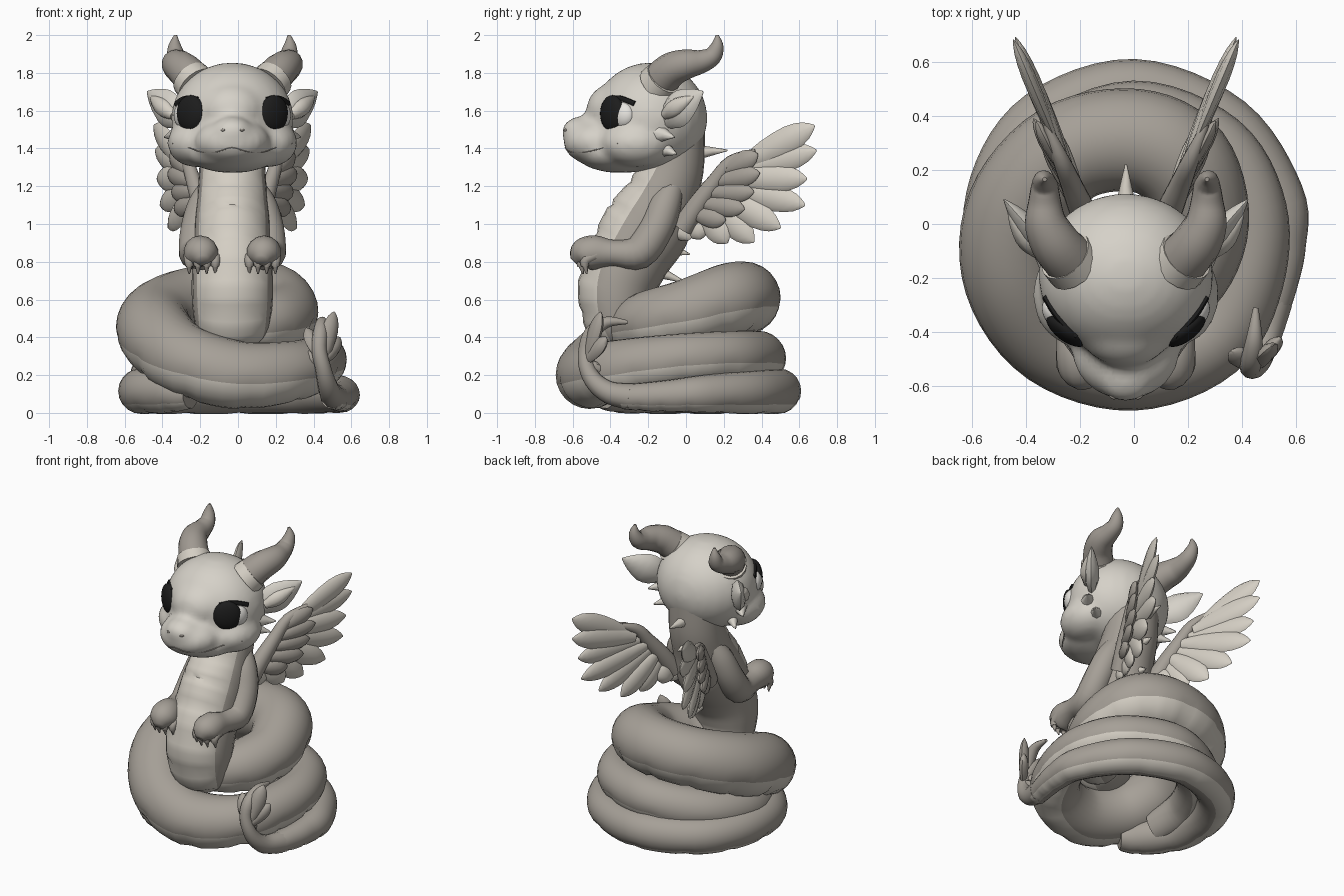
import bpy, bmesh, math
from mathutils import Vector, Matrix

if "Cube" in bpy.data.objects:
    bpy.data.objects.remove(bpy.data.objects["Cube"], do_unlink=True)


def material(name, rgb):
    m = bpy.data.materials.new(name)
    m.use_nodes = True
    m.diffuse_color = (*rgb, 1)
    m.node_tree.nodes["Principled BSDF"].inputs["Base Color"].default_value = (*rgb, 1)
    return m


HIDE = material("warm grey hide", (0.38, 0.35, 0.31))
PALE = material("pale belly", (0.66, 0.62, 0.55))
FACE = material("light face", (0.67, 0.64, 0.58))
HORN = material("dark horn", (0.35, 0.32, 0.285))
BLACK = material("eye black", (0.012, 0.012, 0.012))
WHITE = material("eye white", (0.8, 0.78, 0.74))

CX = -0.03  # the upper body sits slightly right of the coils
POINTED = ((0, .5), (.25, .95), (.5, 1), (.8, .55), (1, .06))
ROUNDED = ((0, .4), (.3, .85), (.65, 1), (.88, .65), (1, .08))


def finish(name, bm, mats, angle=50):
    bmesh.ops.recalc_face_normals(bm, faces=bm.faces)
    me = bpy.data.meshes.new(name)
    bm.to_mesh(me)
    bm.free()
    for m in mats:
        me.materials.append(m)
    ob = bpy.data.objects.new(name, me)
    bpy.context.collection.objects.link(ob)
    bpy.ops.object.select_all(action='DESELECT')
    ob.select_set(True)
    bpy.context.view_layer.objects.active = ob
    bpy.ops.object.shade_smooth_by_angle(angle=math.radians(angle))
    return ob


def spline(st, n):
    """Smooth stations (x, y, z, side radius, up radius) into a dense list."""
    st = [Vector(s) for s in st]
    out = []
    for i in range(len(st) - 1):
        a, b, c, d = st[max(i - 1, 0)], st[i], st[i + 1], st[min(i + 2, len(st) - 1)]
        for k in range(n):
            t = k / n
            out.append(0.5 * (2 * b + (c - a) * t + (2 * a - 5 * b + 4 * c - d) * t ** 2
                              + (3 * b - a - 3 * c + d) * t ** 3))
    return out + [st[-1]]


def sweep(name, st, ref, mats, sides=12, n=4, belly=None, groove=5):
    """Tube through stations; belly = (centre, half width) in degrees, as plates."""
    pts = spline(st, n)
    pos = [Vector(p[:3]) for p in pts]
    ref = Vector(ref)
    bm = bmesh.new()
    rings = []

    def on_belly(deg):
        return belly and abs((deg - belly[0] + 180) % 360 - 180) < belly[1]

    for i, p in enumerate(pts):
        t = (pos[min(i + 1, len(pos) - 1)] - pos[max(i - 1, 0)]).normalized()
        side = t.cross(ref).normalized()
        up = side.cross(t)
        ring = []
        for j in range(sides):
            deg = 360 * j / sides
            k = 0.94 if on_belly(deg) and i % groove == 0 else 1
            a = math.radians(deg)
            ring.append(bm.verts.new(pos[i] + k * (side * p[3] * math.cos(a) + up * p[4] * math.sin(a))))
        rings.append(ring)
    for r, q in zip(rings, rings[1:]):
        for j in range(sides):
            f = bm.faces.new((r[j], r[(j + 1) % sides], q[(j + 1) % sides], q[j]))
            f.material_index = 1 if on_belly(360 * (j + 0.5) / sides) else 0
    bm.faces.new(rings[0])
    bm.faces.new(rings[-1])
    return finish(name, bm, mats)


def leaf(name, root, tip, normal, width, mat, thick=0.026, shape=ROUNDED):
    root, tip = Vector(root), Vector(tip)
    st = [(*root.lerp(tip, t), width * w, thick * w) for t, w in shape]
    return sweep(name, st, normal, [mat], sides=8, n=2)


def spike(name, root, tip, r, mat):
    d = Vector(tip) - Vector(root)
    ref = (1, 0, 0) if abs(d.x) < 0.7 * d.length else (0, 0, 1)
    return sweep(name, [(*root, r, r), (*tip, .004, .004)], ref, [mat], sides=8, n=2)


def ellipsoid(bm, c, r, turn=0):
    m = Matrix.Translation(c) @ Matrix.Rotation(turn, 4, 'Z') @ Matrix.Diagonal((*r, 1))
    bmesh.ops.create_uvsphere(bm, u_segments=24, v_segments=16, radius=1, matrix=m)


# Upright torso and neck, belly facing forward
torso = [(-.05, 1.5, .17, .15), (-.07, 1.3, .175, .165), (-.13, 1.15, .185, .19), (-.2, 1.0, .2, .23),
         (-.29, .85, .205, .22), (-.36, .7, .215, .21), (-.37, .55, .21, .19), (-.33, .42, .18, .16),
         (-.3, .36, .08, .08)]
sweep("torso", [(CX, *s) for s in torso], (0, -1, 0), [HIDE, PALE], 24, 5, (90, 53))

# Coiled body, winding down from the torso
coil = [(.0, -.32, .45, .13), (.17, -.2, .48, .165), (.25, 0, .53, .175), (.18, .22, .6, .19),
        (0, .31, .61, .19), (-.25, .26, .58, .19), (-.42, .05, .5, .2), (-.43, -.2, .41, .2),
        (-.28, -.42, .28, .19), (0, -.51, .2, .18), (.28, -.42, .22, .16), (.41, -.2, .26, .145),
        (.43, .05, .29, .135), (.3, .28, .3, .135), (0, .39, .29, .14), (-.3, .26, .24, .14),
        (-.44, 0, .2, .13), (-.4, -.25, .14, .11)]
sweep("body_coil", [(*c, c[3]) for c in coil], (0, 0, 1), [HIDE, PALE], 24, 6, (-54, 46))

# Lowest coil, thinning into the tail
tail = [(-.25, -.44, .1, .08), (-.36, -.36, .11, .11), (-.5, -.15, .115, .12), (-.49, .14, .115, .12),
        (-.33, .38, .115, .12), (0, .49, .115, .12), (.34, .36, .11, .115), (.53, .1, .1, .1),
        (.55, -.08, .09, .085), (.53, -.22, .085, .075), (.5, -.34, .085, .065)]
sweep("tail_coil", [(*c, c[3]) for c in tail], (0, 0, 1), [HIDE, PALE], 20, 6, (-115, 30))
tip = [(.515, -.29, .085, .07), (.49, -.4, .105, .06), (.47, -.48, .16, .05), (.45, -.525, .24, .042),
       (.43, -.53, .33, .04), (.435, -.5, .42, .04), (.445, -.42, .48, .03), (.45, -.31, .48, .01)]
sweep("tail_tip", [(*c, c[3]) for c in tip], (1, 0, 0), [HIDE], 12, 4)
for i, (end, w) in enumerate([((.51, -.45, .535), .05), ((.36, -.47, .45), .045),
                              ((.54, -.42, .4), .045), ((.35, -.46, .32), .04), ((.42, -.43, .21), .035)]):
    leaf(f"tail_tuft_{i}", (.45, -.53, .27), end, (.5, -.8, 0), w, HIDE, .03)

# Head blended from rounded masses
bm = bmesh.new()
ellipsoid(bm, (CX, -.19, 1.56), (.325, .305, .295))
ellipsoid(bm, (CX, -.37, 1.6), (.18, .16, .15))
ellipsoid(bm, (CX, -.47, 1.435), (.2, .18, .125))
ellipsoid(bm, (CX, -.55, 1.49), (.11, .11, .08))
ellipsoid(bm, (CX, -.35, 1.37), (.24, .23, .1))
for s in (1, -1):
    ellipsoid(bm, (CX + s * .19, -.26, 1.43), (.155, .19, .13))
head = finish("head", bm, [FACE])
mod = head.modifiers.new("blend", 'REMESH')
mod.mode, mod.voxel_size, mod.use_smooth_shade = 'VOXEL', .022, True
mod = head.modifiers.new("soften", 'SMOOTH')
mod.factor, mod.iterations = .5, 8
bpy.context.view_layer.update()
skin = head.evaluated_get(bpy.context.evaluated_depsgraph_get())


def snap(p):
    return skin.closest_point_on_mesh(Vector(p))[1]


# Smile line resting on the snout
smile = [(*snap((CX + x, -.72 + 1.3 * abs(x), 1.375 + .6 * x * x)), .003, .003)
         for x in (-.29, -.22, -.15, -.08, 0, .08, .15, .22, .29)]
sweep("mouth", smile, (0, 0, 1), [HORN], 6, 3)

# Spines down the back of the neck
for i, (y, z, ty, tz) in enumerate([(.06, 1.38, .22, 1.39), (.02, 1.2, .13, 1.2), (-.02, 1.02, .08, 1.0),
                                    (-.1, .87, .02, .84), (-.18, .76, .0, .69)]):
    spike(f"back_spine_{i}", (CX, y, z), (CX, ty, tz), .04, PALE)

# Wing outline in the (y, z) plane
ARM = [(-.02, .98, .06), (.06, 1.1, .055), (.15, 1.22, .045), (.24, 1.33, .035), (.37, 1.385, .015)]
PRIMARIES = [(.68, 1.52), (.69, 1.39), (.64, 1.24), (.63, 1.1), (.5, .98), (.36, .905), (.22, .9),
             (.08, .92), (-.05, .92)]
COVERTS = [(.38, 1.37), (.39, 1.27), (.36, 1.17), (.31, 1.08), (.21, 1.02)]

for s, lr in ((1, "left"), (-1, "right")):
    def at(x, y, z):
        return (CX + s * x, y, z)

    def wing(y, z, out=0):
        return at(.13 + .42 * y + out, y, z)

    # Eyes with white, pupil and lashes
    for part, c, r, turn, m in (("eye_white", (.256, -.335, 1.575), (.07, .045, .07), 55, WHITE),
                                ("pupil", (.22, -.39, 1.585), (.09, .042, .097), 38, BLACK)):
        bm = bmesh.new()
        ellipsoid(bm, at(*c), r, s * math.radians(turn))
        finish(f"{lr}_{part}", bm, [m])
    lash = [(*snap(at(x, y, z)), .012, .015) for x, y, z in
            ((.2, -.44, 1.67), (.25, -.39, 1.68), (.29, -.34, 1.67), (.33, -.28, 1.645))]
    sweep(f"{lr}_eyelash", lash, (0, 0, 1), [BLACK], 6, 3)
    bm = bmesh.new()
    ellipsoid(bm, snap(at(.06, -.66, 1.5)), (.014, .006, .007), s * .6)
    finish(f"{lr}_nostril", bm, [HORN])

    # Horn with collar
    horn = [(.19, -.15, 1.745, .1), (.255, -.08, 1.815, .092), (.295, 0, 1.845, .08), (.3, .08, 1.86, .062),
            (.3, .14, 1.89, .05), (.305, .165, 1.945, .034), (.3, .165, 2.0, .008)]
    sweep(f"{lr}_horn", [(*at(*h[:3]), h[3], h[3]) for h in horn], (s, 0, 0), [HORN], 14, 4)
    sweep(f"{lr}_horn_collar", [(*at(.19, -.15, 1.735), .112, .112), (*at(.225, -.115, 1.775), .105, .105)],
          (s, 0, 0), [PALE], 16, 2)

    # Ear with lighter hollow
    facing = (s * .7, -.7, 0)
    leaf(f"{lr}_ear", at(.27, -.12, 1.55), at(.45, .09, 1.7), facing, .095, FACE, .045, POINTED)
    leaf(f"{lr}_ear_inner", at(.31, -.115, 1.575), at(.435, .04, 1.675), facing, .05, PALE, .045, POINTED)

    # Cheek spikes
    spike(f"{lr}_cheek_spike_upper", at(.27, -.15, 1.48), at(.36, -.06, 1.46), .055, FACE)
    spike(f"{lr}_cheek_spike_lower", at(.23, -.12, 1.4), at(.31, -.05, 1.37), .045, FACE)

    # Arm, paw and claws
    arm = [(.11, -.07, 1.2, .06), (.15, -.11, 1.1, .085), (.185, -.16, .97, .09), (.195, -.25, .85, .09),
           (.19, -.38, .845, .07), (.17, -.48, .85, .09), (.16, -.55, .835, .082), (.155, -.59, .8, .03)]
    sweep(f"{lr}_arm", [(*at(*a[:3]), a[3], a[3]) for a in arm], (s, 0, 0), [HIDE], 14, 4)
    for i in range(4):
        x = .09 + .046 * i
        y = -.55 + .02 * abs(i - 1.5)
        sweep(f"{lr}_finger_{i}", [(*at(x, y + .05, .84), .03, .03), (*at(x, y - .01, .81), .028, .028),
                                   (*at(x, y - .015, .775), .02, .02)], (s, 0, 0), [HIDE], 8, 3)
        spike(f"{lr}_claw_{i}", at(x, y - .015, .785), at(x, y - .005, .735), .018, HORN)

    # Wing: limb, long feathers and short overlapping feathers
    flat = (s * .92, -.39, 0)
    sweep(f"{lr}_wing_limb", [(*wing(y, z, .01), r, r * .9) for y, z, r in ARM], flat, [HIDE], 10, 4)
    for i, (y, z) in enumerate(PRIMARIES):
        t = i / (len(PRIMARIES) - 1)
        out = -.012 * (i % 2)
        leaf(f"{lr}_long_feather_{i}", wing(.3 - .3 * t, 1.32 - .3 * t, out), wing(y, z, out), flat, .072, PALE)
    for i, (y, z) in enumerate(COVERTS):
        t = i / (len(COVERTS) - 1)
        leaf(f"{lr}_short_feather_{i}", wing(.2 - .16 * t, 1.28 - .23 * t, .025),
             wing(y, z, .04 + .008 * (i % 2)), flat, .054, HIDE)
